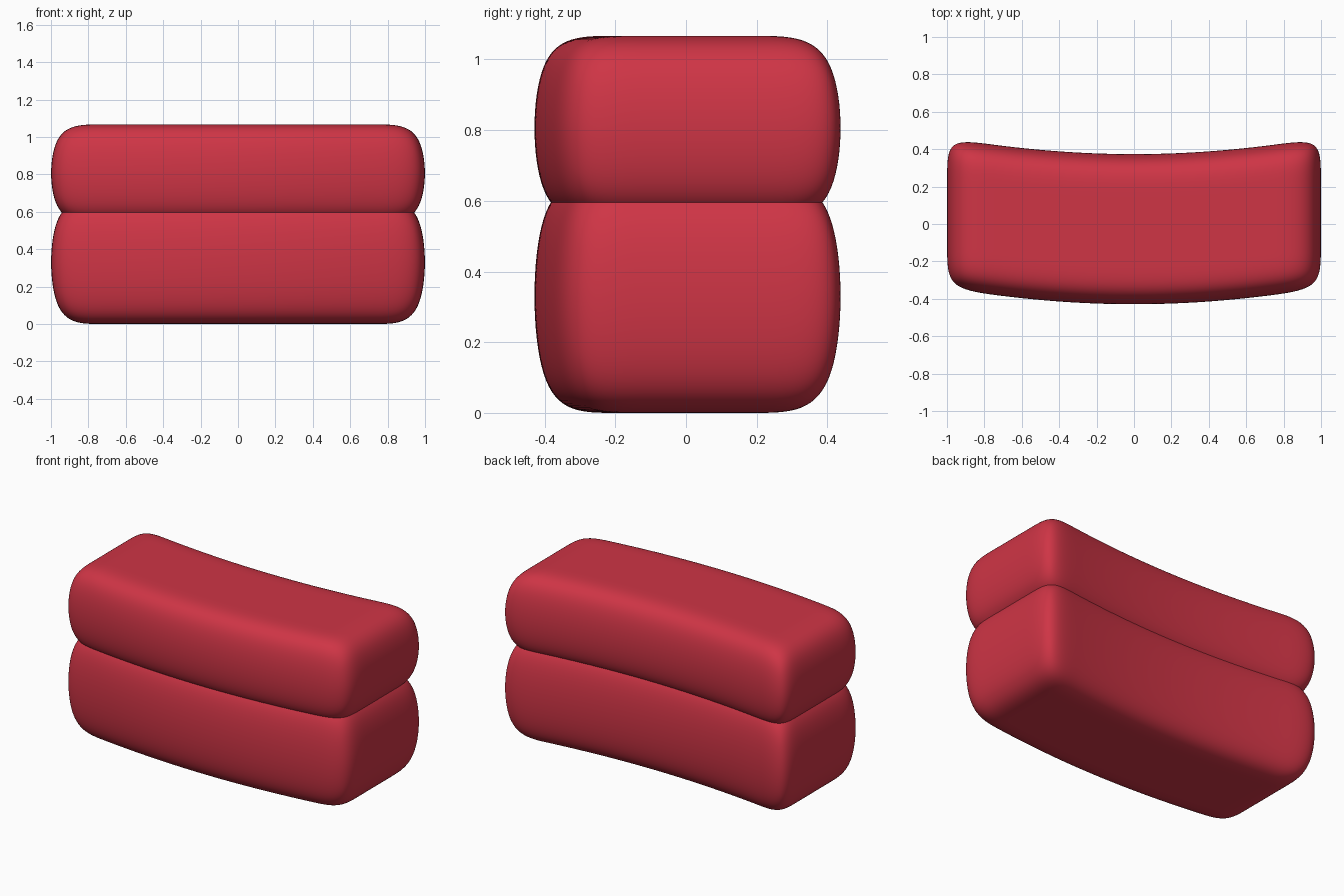
import bpy, bmesh

if "Cube" in bpy.data.objects:
    bpy.data.objects.remove(bpy.data.objects["Cube"])

red = bpy.data.materials.new("red_fabric")
red.diffuse_color = (0.62, 0.035, 0.06, 1)
red.use_nodes = True
red.node_tree.nodes["Principled BSDF"].inputs["Base Color"].default_value = red.diffuse_color

XS = [-1.01, -0.75, -0.38, 0, 0.38, 0.75, 1.01]
YS = [-0.41, -0.2, 0.2, 0.41]


def bow(x):
    # gentle arc: the ends sit further back than the middle
    return -0.032 + 0.092 * x * x


def cushion(name, z0, z1):
    bm = bmesh.new()
    nx, ny = len(XS), len(YS)
    layers = [[[bm.verts.new((x, y + bow(x), z)) for y in YS] for x in XS] for z in (z0, z1)]
    lo, hi = layers
    # top and bottom panels
    for i in range(nx - 1):
        for j in range(ny - 1):
            for g in layers:
                bm.faces.new((g[i][j], g[i + 1][j], g[i + 1][j + 1], g[i][j + 1]))
    # front and back walls
    for j in (0, ny - 1):
        for i in range(nx - 1):
            bm.faces.new((lo[i][j], lo[i + 1][j], hi[i + 1][j], hi[i][j]))
    # end walls
    for i in (0, nx - 1):
        for j in range(ny - 1):
            bm.faces.new((lo[i][j], lo[i][j + 1], hi[i][j + 1], hi[i][j]))
    bmesh.ops.recalc_face_normals(bm, faces=bm.faces)
    for f in bm.faces:
        f.smooth = True
    me = bpy.data.meshes.new(name)
    bm.to_mesh(me)
    bm.free()
    ob = bpy.data.objects.new(name, me)
    bpy.context.collection.objects.link(ob)
    me.materials.append(red)
    sub = ob.modifiers.new("soft", 'SUBSURF')
    sub.levels = sub.render_levels = 4
    return ob


# two soft stacked cushions, slightly sunk into each other
cushion("lower_cushion", 0.0, 0.66)
cushion("upper_cushion", 0.545, 1.067)
